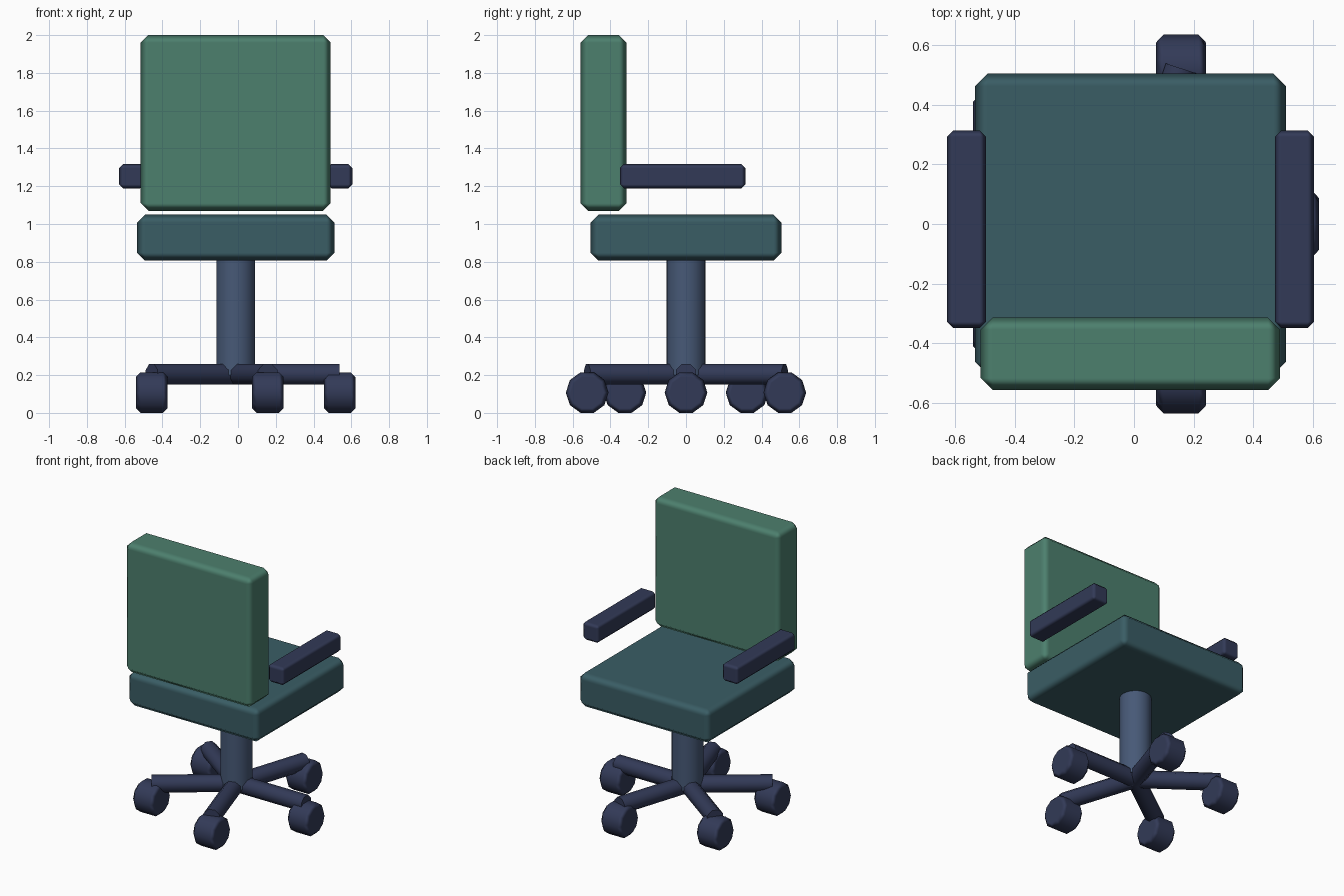
import bpy, math
from mathutils import Matrix, Vector

if "Cube" in bpy.data.objects:
    bpy.data.objects.remove(bpy.data.objects["Cube"])

CX = -0.012      # the column axis sits slightly left of centre
REACH = 0.55     # column axis to caster centre


def material(name, rgb):
    m = bpy.data.materials.new(name)
    m.diffuse_color = (*rgb, 1)
    m.use_nodes = True
    m.node_tree.nodes["Principled BSDF"].inputs["Base Color"].default_value = m.diffuse_color
    return m


GREEN = material("green fabric", (0.073, 0.214, 0.155))
TEAL = material("dark teal fabric", (0.042, 0.110, 0.130))
STEEL = material("blue grey metal", (0.063, 0.100, 0.184))
NAVY = material("navy plastic", (0.032, 0.042, 0.096))


def finish(ob, name, mat, bevel=0.0, angle=50):
    ob.name = name
    ob.data.materials.append(mat)
    bpy.ops.object.shade_smooth_by_angle(angle=math.radians(angle))
    if bevel:
        b = ob.modifiers.new("bevel", 'BEVEL')
        b.width = bevel
        b.segments = 1
        b.limit_method = 'ANGLE'
        b.angle_limit = math.radians(50)
        b.harden_normals = True
        for p in ob.data.polygons:
            p.use_smooth = True
    return ob


def box(name, lo, hi, mat, bevel):
    lo, hi = Vector(lo), Vector(hi)
    bpy.ops.mesh.primitive_cube_add(size=1)
    ob = bpy.context.object
    ob.data.transform(Matrix.Translation((lo + hi) / 2) @ Matrix.Diagonal((*(hi - lo), 1)))
    return finish(ob, name, mat, bevel)


def rod(name, a, b, r, sides, mat, bevel=0.0, spin=0.0, angle=50):
    a, b = Vector(a), Vector(b)
    d = b - a
    bpy.ops.mesh.primitive_cylinder_add(vertices=sides, radius=r, depth=d.length)
    ob = bpy.context.object
    rot = d.to_track_quat('Z', 'Y').to_matrix().to_4x4()
    ob.data.transform(Matrix.Translation((a + b) / 2) @ rot @ Matrix.Rotation(spin, 4, 'Z'))
    return finish(ob, name, mat, bevel, angle)


# cushions
box("seat", (CX - 0.522, -0.505, 0.806), (CX + 0.522, 0.505, 1.05), TEAL, 0.042)
box("backrest", (CX - 0.503, -0.558, 1.07), (CX + 0.503, -0.315, 2.0), GREEN, 0.04)

# armrests
for side, s in (("left", -1), ("right", 1)):
    x = CX + s * 0.551
    box(side + "_armrest", (x - 0.066, -0.35, 1.188), (x + 0.066, 0.315, 1.318), NAVY, 0.022)

# column
rod("column", (CX, 0, 0.2), (CX, 0, 0.83), 0.103, 24, STEEL)

# five-legged base with casters, all rolling about the x axis
for i in range(5):
    t = math.radians(72 * i)
    x, y = CX + REACH * math.cos(t), REACH * math.sin(t)
    rod(f"base_leg_{i + 1}", (CX, 0, 0.205), (x, y, 0.205), 0.0585, 8, NAVY,
        spin=math.radians(22.5))
    rod(f"caster_{i + 1}", (x - 0.084, y, 0.1075), (x + 0.084, y, 0.1075), 0.113, 10, NAVY,
        bevel=0.025, spin=0.0)

# turn each caster so that it rests on a flat side
for ob in bpy.data.objects:
    if ob.name.startswith("caster"):
        c = sum((v.co for v in ob.data.vertices), Vector()) / len(ob.data.vertices)
        top = max(v.co.z for v in ob.data.vertices) - c.z
        if top > 0.11:
            ob.data.transform(Matrix.Translation(c) @ Matrix.Rotation(math.radians(18), 4, 'X')
                              @ Matrix.Translation(-c))
